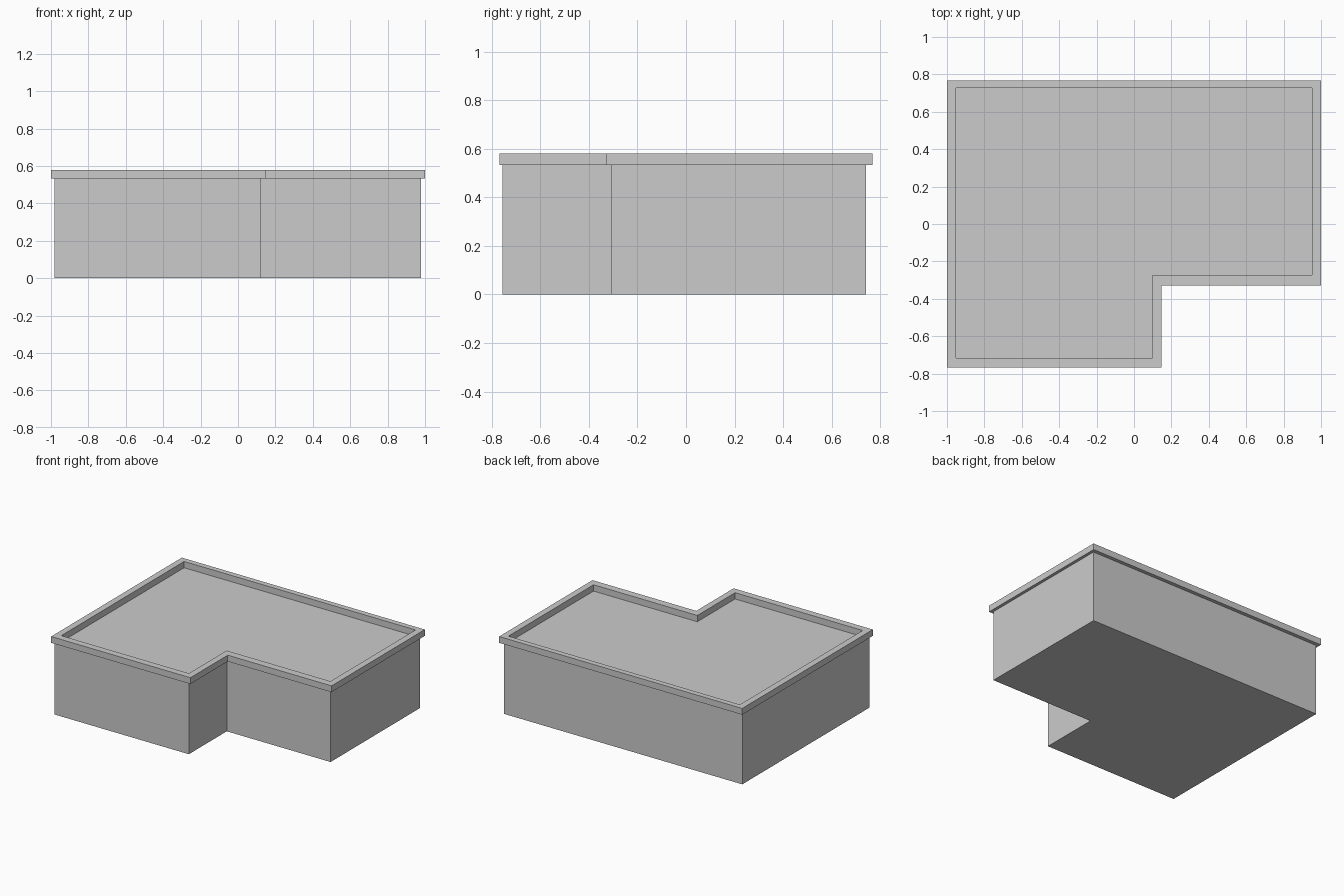
import bpy, bmesh

if "Cube" in bpy.data.objects:
    bpy.data.objects.remove(bpy.data.objects["Cube"])

WALL_TOP, ROOF_TOP = 0.533, 0.58


def l_plan(x0, x1, y0, y1, step_x, step_y):
    """L-shaped outline, anticlockwise, with the front right corner cut out."""
    return [(x0, y0), (step_x, y0), (step_x, step_y),
            (x1, step_y), (x1, y1), (x0, y1)]


def loft(name, rings, cap_bottom=False, cap_top=False):
    """Join a stack of (outline, height) rings with flat quads."""
    bm = bmesh.new()
    loops = [[bm.verts.new((x, y, z)) for x, y in plan] for plan, z in rings]
    for a, b in zip(loops, loops[1:]):
        n = len(a)
        for i in range(n):
            j = (i + 1) % n
            bm.faces.new((a[i], a[j], b[j], b[i]))
    if cap_bottom:
        bm.faces.new(loops[0][::-1])
    if cap_top:
        bm.faces.new(loops[-1])
    mesh = bpy.data.meshes.new(name)
    bm.to_mesh(mesh)
    bm.free()
    obj = bpy.data.objects.new(name, mesh)
    bpy.context.collection.objects.link(obj)
    return obj


wall = l_plan(-0.982, 0.978, -0.755, 0.741, 0.124, -0.309)
outer = l_plan(-1.0, 1.0, -0.768, 0.768, 0.146, -0.329)
inner = l_plan(-0.952, 0.952, -0.717, 0.727, 0.098, -0.273)

# Building body with closed base
loft("walls", [(wall, 0), (wall, WALL_TOP)], cap_bottom=True)

# Overhanging roof edge: underside, fascia, flat top and inner face
loft("parapet", [(wall, WALL_TOP), (outer, WALL_TOP), (outer, ROOF_TOP),
                 (inner, ROOF_TOP), (inner, WALL_TOP)])

# Recessed flat roof inside the parapet
loft("roof_deck", [(inner, WALL_TOP)], cap_top=True)
